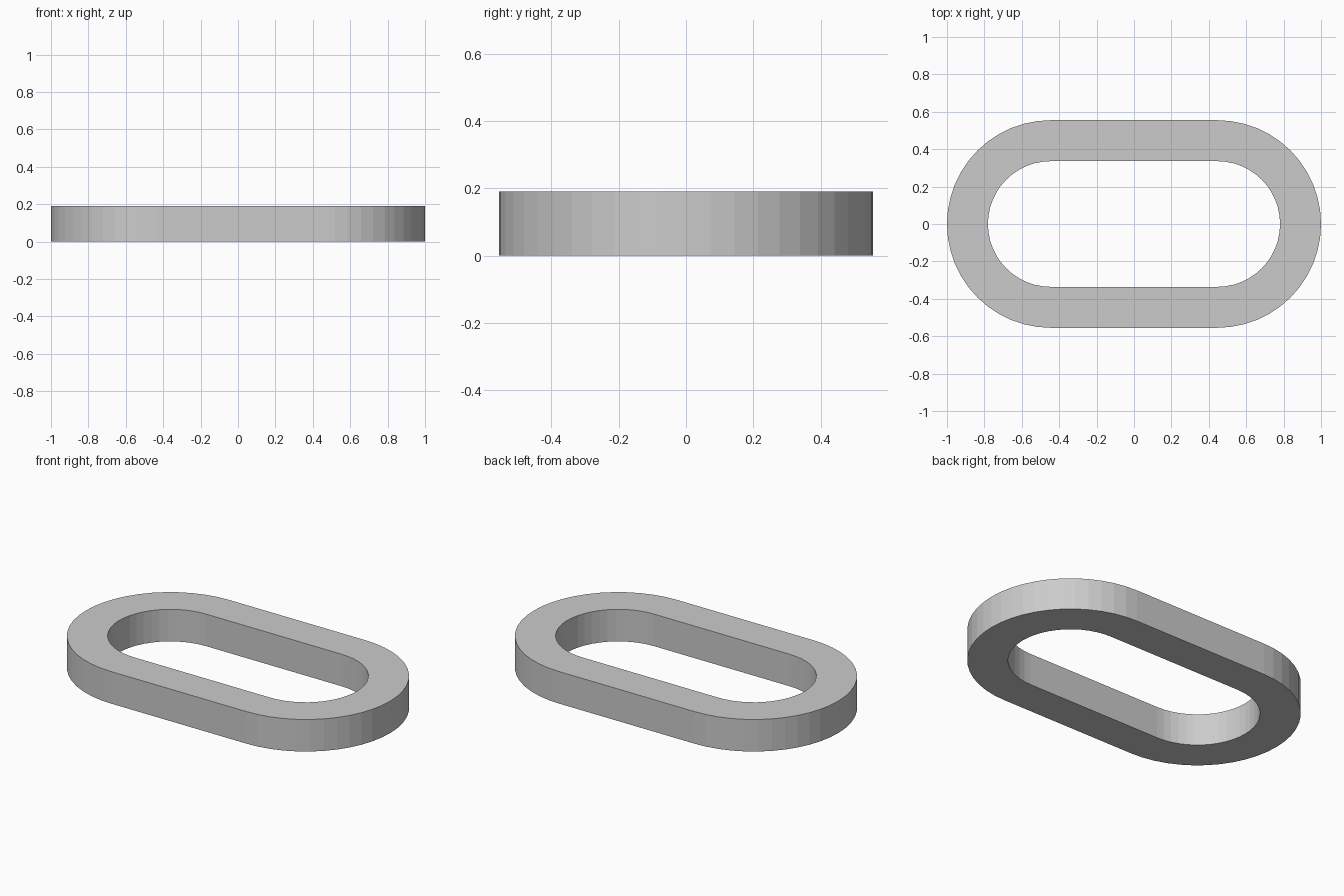
import bpy, bmesh
from math import radians, cos, sin

if "Cube" in bpy.data.objects:
    bpy.data.objects.remove(bpy.data.objects["Cube"])

HALF, R_OUT, R_IN, HEIGHT, SEG = 0.445, 0.555, 0.336, 0.19, 24


def stadium(r):
    """Rounded-end outline: two half circles joined by straight sides."""
    pts = []
    for cx, start in ((HALF, -90), (-HALF, 90)):
        for i in range(SEG + 1):
            a = radians(start + 180 * i / SEG)
            pts.append((cx + r * cos(a), r * sin(a)))
    return pts


# Oblong link: rectangular section carried round the outline
bm = bmesh.new()
section = [(R_OUT, 0), (R_OUT, HEIGHT), (R_IN, HEIGHT), (R_IN, 0)]
loops = [[bm.verts.new((x, y, z)) for x, y in stadium(r)] for r, z in section]
n = len(loops[0])
for k in range(4):
    a, b = loops[k], loops[(k + 1) % 4]
    for i in range(n):
        j = (i + 1) % n
        bm.faces.new((a[i], a[j], b[j], b[i]))
bmesh.ops.recalc_face_normals(bm, faces=bm.faces)

mesh = bpy.data.meshes.new("oblong_ring")
bm.to_mesh(mesh)
bm.free()
bpy.context.collection.objects.link(bpy.data.objects.new("oblong_ring", mesh))
